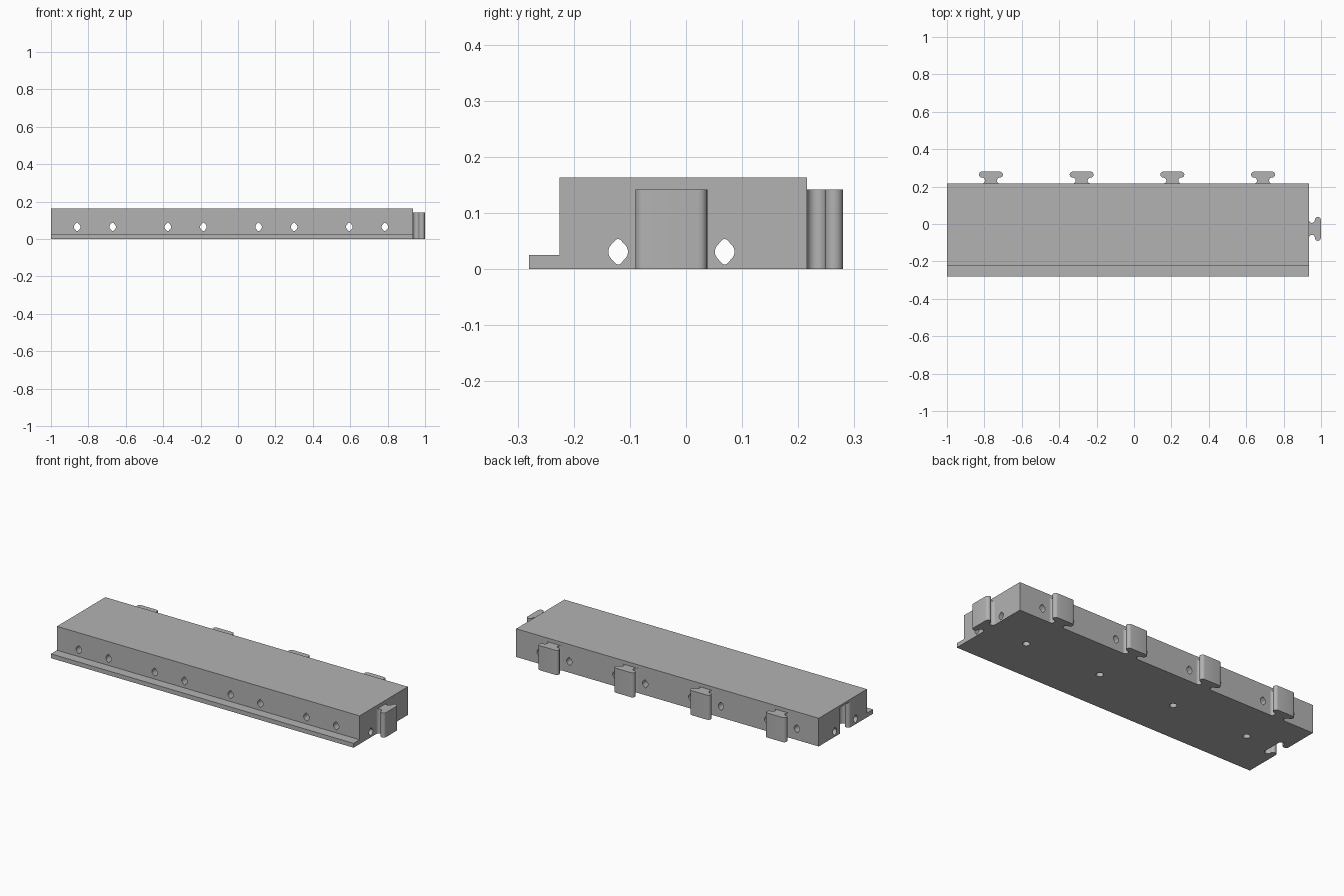
import bpy, bmesh, math
from mathutils import Matrix, Vector

if "Cube" in bpy.data.objects:
    bpy.data.objects.remove(bpy.data.objects["Cube"], do_unlink=True)

grey = bpy.data.materials.new("Plain grey")
grey.use_nodes = True
COLOUR = (0.45, 0.45, 0.45, 1)
grey.diffuse_color = COLOUR
grey.node_tree.nodes["Principled BSDF"].inputs["Base Color"].default_value = COLOUR

END, BACK, FRONT = 0.935, 0.216, -0.225
MID_Y = -0.026
CLIPS = [-0.765 + 0.485 * i for i in range(4)]
PIN = 0.095


def arc(cx, cy, r, start, stop, steps=10):
    return [(cx + r * math.cos(math.radians(start + (stop - start) * i / steps)),
             cy + r * math.sin(math.radians(start + (stop - start) * i / steps)))
            for i in range(steps + 1)]


def prism(name, outline, depth, matrix):
    """Extrude an outline along its local z, then place it."""
    bm = bmesh.new()
    face = bm.faces.new([bm.verts.new((u, v, 0)) for u, v in outline])
    new = bmesh.ops.extrude_face_region(bm, geom=[face])["geom"]
    bmesh.ops.translate(bm, vec=(0, 0, depth),
                        verts=[g for g in new if isinstance(g, bmesh.types.BMVert)])
    bmesh.ops.transform(bm, matrix=matrix, verts=bm.verts)
    bmesh.ops.recalc_face_normals(bm, faces=bm.faces)
    mesh = bpy.data.meshes.new(name)
    bm.to_mesh(mesh)
    bm.free()
    mesh.materials.append(grey)
    ob = bpy.data.objects.new(name, mesh)
    bpy.context.scene.collection.objects.link(ob)
    return ob


def frame(u, v, w, origin):
    return Matrix.Translation(origin) @ Matrix((u, v, w)).transposed().to_4x4()


X, Y, Z = Vector((1, 0, 0)), Vector((0, 1, 0)), Vector((0, 0, 1))

# Stepped body profile, extruded along its length
profile = [(-0.28, 0), (BACK, 0), (BACK, 0.163), (FRONT, 0.163), (FRONT, 0.025), (-0.28, 0.025)]
body = prism("body", profile, END + 1, frame(Y, Z, X, (-1, 0, 0)))

# T-shaped clip outline: rounded head over a waisted neck
r = 0.016
side = arc(0.048, r, r, 270, 90) + arc(0.048, 3 * r, r, -90, 90)[1:]
clip = side + [(-u, v) for u, v in reversed(side)]

# Pointed pin hole outline
pin = (arc(0, 0, 0.0175, -45, 45) + [(0.004, 0.0215), (0, 0.023), (-0.004, 0.0215)]
       + arc(0, 0, 0.0175, 135, 225) + [(-0.004, -0.0215), (0, -0.023), (0.004, -0.0215)])

cutters = []
# Cross pin holes
for c in CLIPS:
    for s in (-PIN, PIN):
        cutters.append(prism("cross_pin_cutter", pin, 0.7, frame(X, Z, Y, (c + s, -0.35, 0.065))))
    # Blind round holes in the underside
    cutters.append(prism("underside_hole_cutter", arc(0, 0, 0.019, 0, 360, 24)[:-1], 0.14,
                         frame(X, Y, Z, (c, MID_Y, -0.02))))
# Lengthwise pin holes
for s in (-PIN, PIN):
    cutters.append(prism("long_pin_cutter", pin, 2.3, frame(Y, Z, X, (-1.15, MID_Y + s, 0.031))))
# Clip socket in the right end
socket = [(u * 1.07, v * 1.07) for u, v in clip]
socket = [(socket[0][0], -0.02)] + socket + [(socket[-1][0], -0.02)]
cutters.append(prism("socket_cutter", socket, 0.17, frame(Y, X, Z, (-1, MID_Y, -0.02))))

# Cut the body, one hole at a time
for cutter in cutters:
    mod = body.modifiers.new("Cut", "BOOLEAN")
    mod.operation, mod.solver, mod.object = "DIFFERENCE", "EXACT", cutter
mesh = bpy.data.meshes.new_from_object(body.evaluated_get(bpy.context.evaluated_depsgraph_get()))
body.modifiers.clear()
body.data = mesh
for cutter in cutters:
    bpy.data.objects.remove(cutter, do_unlink=True)

# Clips along the back and on the left end
parts = [body]
for i, c in enumerate(CLIPS):
    parts.append(prism(f"back_clip_{i + 1}", clip, 0.142, frame(X, Y, Z, (c, BACK, 0))))
parts.append(prism("left_end_clip", clip, 0.142, frame(Y, X, Z, (END, MID_Y, 0))))

# Smooth the curved walls, keep the corners sharp
bpy.ops.object.select_all(action="DESELECT")
for ob in parts:
    ob.select_set(True)
bpy.context.view_layer.objects.active = body
bpy.ops.object.shade_smooth_by_angle(angle=math.radians(35))
